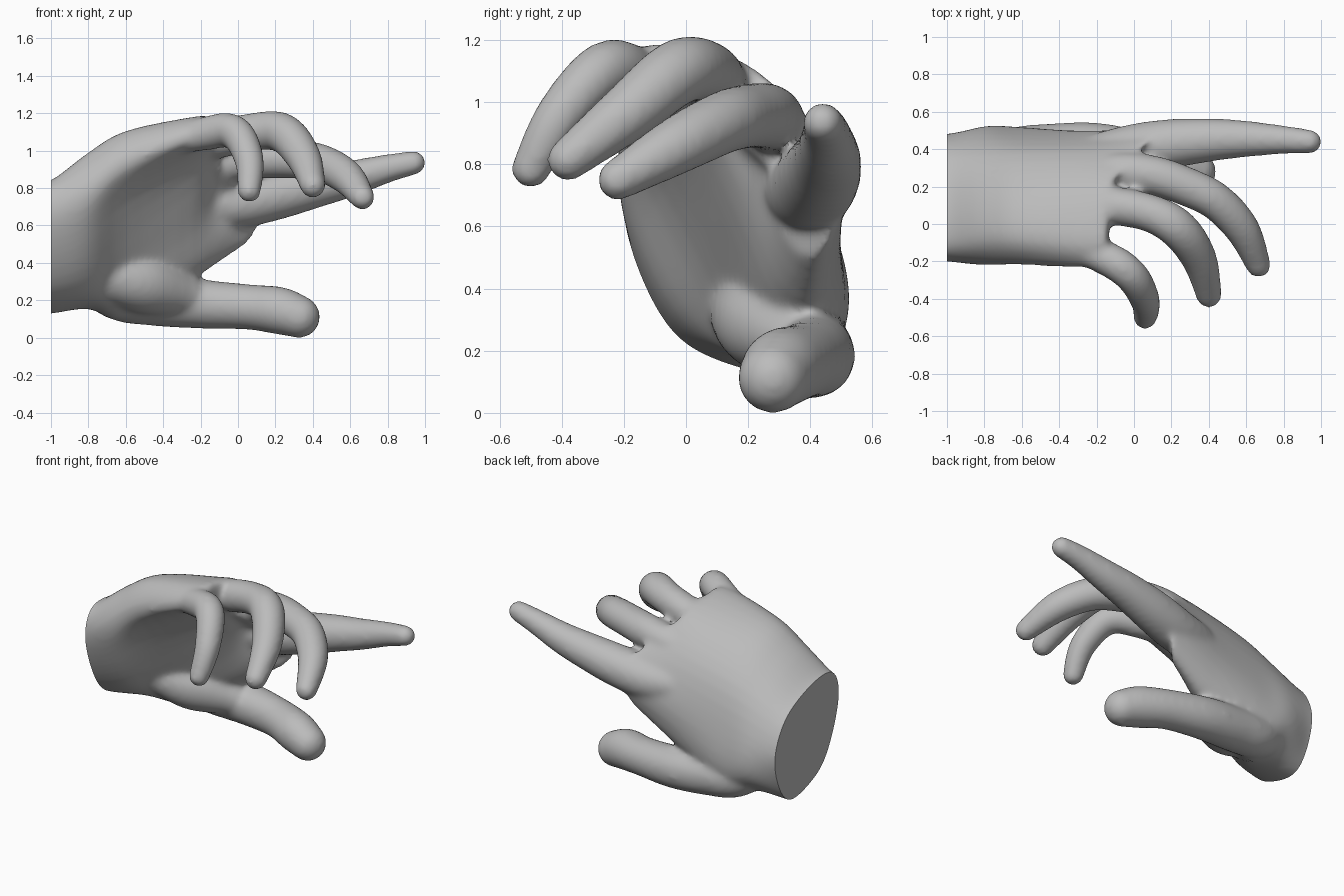
import bpy
import bmesh
import math
from mathutils import Vector

cube = bpy.data.objects.get("Cube")
if cube:
    bpy.data.objects.remove(cube, do_unlink=True)

# One plain clay colour
clay = bpy.data.materials.new("clay_grey")
clay.use_nodes = True
color = (0.5, 0.5, 0.5, 1)
clay.diffuse_color = color
clay.node_tree.nodes["Principled BSDF"].inputs["Base Color"].default_value = color


def spline(points, steps, closed=False):
    """Smooth curve through points of any dimension."""
    count = len(points)
    pick = (lambda i: points[i % count]) if closed else (
        lambda i: points[max(0, min(count - 1, i))])
    result = []
    for i in range(count if closed else count - 1):
        a, b, c, d = (pick(i + k) for k in (-1, 0, 1, 2))
        for s in range(steps):
            t = s / steps
            result.append(b + (c - a) * (t / 2)
                          + (a * 2 - b * 5 + c * 4 - d) * (t * t / 2)
                          + (b * 3 - a - c * 3 + d) * (t ** 3 / 2))
    if not closed:
        result.append(points[-1].copy())
    return result


def loft(bm, rings):
    """Skin a list of equal rings and close both ends."""
    loops = [[bm.verts.new(p) for p in ring] for ring in rings]
    size = len(loops[0])
    for low, high in zip(loops, loops[1:]):
        for i in range(size):
            j = (i + 1) % size
            bm.faces.new((low[i], low[j], high[j], high[i]))
    bm.faces.new(loops[0][::-1])
    bm.faces.new(loops[-1])


def finger(bm, *joints, sides=20):
    """Round tapered finger; each joint is x, y, z, radius."""
    path = spline([Vector(j) for j in joints], 6)
    # Rounded tip
    tip = path[-1]
    ahead = (tip.xyz - path[-2].xyz).normalized()
    for k in range(1, 6):
        angle = k * math.pi / 11
        p = tip.xyz + ahead * tip.w * math.sin(angle)
        path.append(Vector((*p, tip.w * math.cos(angle))))
    side = Vector((0, 0, 1))
    rings = []
    for i, p in enumerate(path):
        along = (path[min(i + 1, len(path) - 1)].xyz - path[max(i - 1, 0)].xyz).normalized()
        side = (side - along * side.dot(along)).normalized()
        other = along.cross(side)
        turns = [2 * math.pi * k / sides for k in range(sides)]
        rings.append([p.xyz + (side * math.cos(t) + other * math.sin(t)) * p.w for t in turns])
    loft(bm, rings)


def section(x, *outline, lean=0):
    """Smooth hand cross-section at x, given as y, z points; lean pushes the index side forward."""
    return spline([Vector((x + lean * max(0, y - .2), y, z)) for y, z in outline], 4, closed=True)


bm = bmesh.new()

# Palm: from the little-finger edge over the back to the thumb side, then the hollow
wrist = ((-.2, .69), (-.12, .83), (.1, .82), (.36, .7), (.48, .48),
         (.43, .25), (.31, .13), (.1, .17), (-.05, .27), (-.16, .48))
sections = [
    section(-1.1, *wrist),
    section(-1, *wrist),
    section(-.8, (-.22, .8), (-.1, .98), (.13, .95), (.37, .78), (.5, .52),
            (.51, .3), (.36, .16), (.13, .19), (-.03, .32), (-.16, .57)),
    section(-.6, (-.22, .93), (-.1, 1.1), (.15, 1.05), (.38, .85), (.49, .55),
            (.51, .28), (.38, .1), (.21, .18), (.09, .4), (-.08, .72)),
    section(-.24, (-.23, 1.06), (-.12, 1.18), (.17, 1.12), (.38, .93), (.49, .65),
            (.48, .42), (.39, .31), (.28, .38), (.17, .63), (0, .93)),
    section(-.14, (-.17, 1.08), (-.1, 1.18), (.17, 1.14), (.37, .97), (.51, .79),
            (.48, .6), (.4, .5), (.31, .58), (.22, .8), (.02, 1), lean=.9),
]
columns = [spline(list(column), 4) for column in zip(*sections)]
loft(bm, list(zip(*columns)))

# Fleshy mound at the root of the thumb
finger(bm, (-.85, .17, .37, .08), (-.68, .21, .33, .14), (-.5, .27, .29, .165),
       (-.3, .36, .23, .12))
# Thumb
finger(bm, (-.88, .32, .34, .08), (-.66, .38, .23, .13), (-.45, .4, .2, .137),
       (-.2, .41, .18, .132), (.05, .37, .165, .122), (.22, .31, .145, .128),
       (.325, .28, .112, .115))
# Index finger, pointing
finger(bm, (-.45, .3, .66, .08), (-.2, .36, .71, .12), (0, .4, .72, .135),
       (.2, .43, .76, .132), (.42, .45, .81, .115), (.6, .455, .85, .098),
       (.8, .45, .905, .077), (.94, .44, .935, .065))
# Middle finger
finger(bm, (-.35, .26, .88, .06), (-.1, .28, .93, .1), (.1, .26, .955, .107),
       (.28, .2, .955, .105), (.44, .12, .935, .102), (.58, -.03, .86, .094),
       (.665, -.22, .75, .068))
# Ring finger
finger(bm, (-.4, .1, 1, .06), (-.15, .1, 1.05, .1), (.08, .06, 1.1, .102),
       (.24, -.03, 1.095, .107), (.35, -.19, .965, .095), (.4, -.38, .815, .07))
# Little finger
finger(bm, (-.45, -.09, 1.02, .06), (-.18, -.17, 1.09, .09), (-.02, -.27, 1.1, .092),
       (.06, -.41, .95, .08), (.06, -.5, .785, .064))

bmesh.ops.recalc_face_normals(bm, faces=bm.faces)
mesh = bpy.data.meshes.new("hand")
bm.to_mesh(mesh)
bm.free()
hand = bpy.data.objects.new("hand", mesh)
bpy.context.collection.objects.link(hand)

# Fuse the parts into one skin and soften the joins
fuse = hand.modifiers.new("fuse", "REMESH")
fuse.mode = "VOXEL"
fuse.voxel_size = .016
soften = hand.modifiers.new("soften", "SMOOTH")
soften.factor = .5
soften.iterations = 16
bpy.context.view_layer.objects.active = hand
hand.select_set(True)
for name in ("fuse", "soften"):
    bpy.ops.object.modifier_apply(modifier=name)

# Flat cut at the wrist
bm = bmesh.new()
bm.from_mesh(hand.data)
cut = bmesh.ops.bisect_plane(bm, geom=bm.verts[:] + bm.edges[:] + bm.faces[:],
                             plane_co=(-1, 0, 0), plane_no=(-1, 0, 0), clear_outer=True)
rim = [e for e in cut["geom_cut"] if isinstance(e, bmesh.types.BMEdge)]
bmesh.ops.holes_fill(bm, edges=rim, sides=0)
bm.to_mesh(hand.data)
bm.free()

hand.data.materials.clear()
hand.data.materials.append(clay)
bpy.ops.object.shade_smooth_by_angle(angle=math.radians(50))
